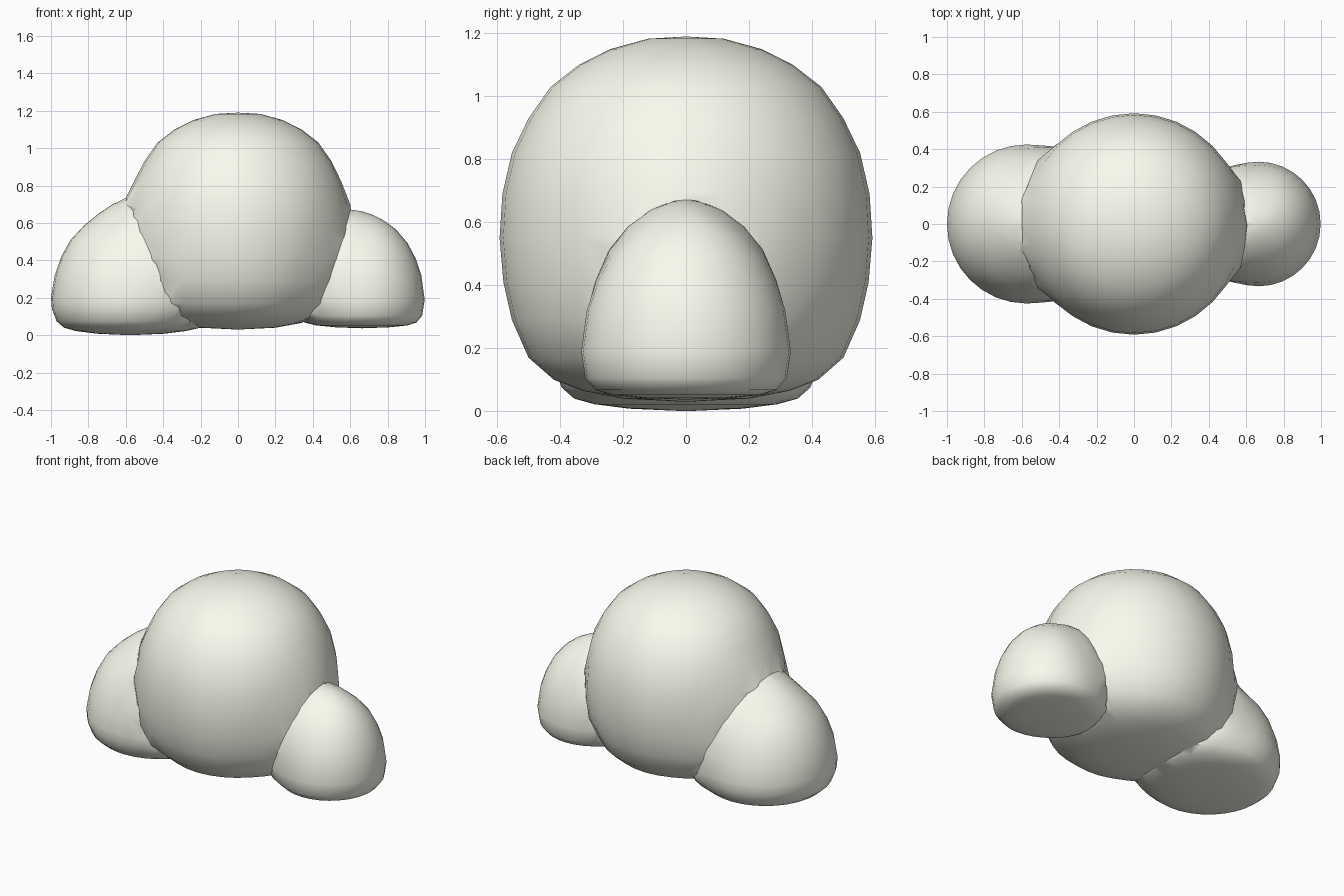
import bpy, bmesh
from math import pi, cos, sin
from mathutils.bvhtree import BVHTree

if "Cube" in bpy.data.objects:
    bpy.data.objects.remove(bpy.data.objects["Cube"])

SEGMENTS = 32
BLEND = .17      # reach of the soft join between puffs

white = bpy.data.materials.new("warm_white")
white.diffuse_color = (.95, .97, .86, 1)
white.use_nodes = True
white.node_tree.nodes["Principled BSDF"].inputs["Base Color"].default_value = white.diffuse_color


def puff(name, x, profile):
    """Lathe a (radius, z) profile around a vertical axis at x."""
    bm = bmesh.new()
    bottom = bm.verts.new((x, 0, profile[0][1]))
    top = bm.verts.new((x, 0, profile[-1][1]))
    rings = []
    for r, z in profile[1:-1]:
        rings.append([bm.verts.new((x + r * cos(2 * pi * i / SEGMENTS),
                                    r * sin(2 * pi * i / SEGMENTS), z))
                      for i in range(SEGMENTS)])
    for i in range(SEGMENTS):
        j = (i + 1) % SEGMENTS
        bm.faces.new((bottom, rings[0][j], rings[0][i]))
        bm.faces.new((top, rings[-1][i], rings[-1][j]))
        for a, b in zip(rings, rings[1:]):
            bm.faces.new((a[i], a[j], b[j], b[i]))
    bmesh.ops.recalc_face_normals(bm, faces=bm.faces)
    mesh = bpy.data.meshes.new(name)
    bm.to_mesh(mesh)
    mesh.materials.append(white)
    tree = BVHTree.FromBMesh(bm)
    bm.free()
    obj = bpy.data.objects.new(name, mesh)
    bpy.context.collection.objects.link(obj)
    return obj, tree


def swell(obj, trees):
    """Push the surface outward close to its neighbours for a soft join."""
    moves = []
    for v in obj.data.vertices:
        d = min(t.find_nearest(v.co)[3] for t in trees)
        push = v.normal * (max(BLEND - d, 0) ** 2 / (4 * BLEND))
        push.z = max(push.z, 0)
        moves.append(push)
    for v, push in zip(obj.data.vertices, moves):
        v.co += push


# Large middle puff
cloud, cloud_tree = puff("cloud", 0, [
    (0, .03), (.2, .04), (.33, .065), (.42, .10), (.5, .17), (.553, .29),
    (.58, .41), (.592, .55), (.583, .69), (.553, .82), (.5, .93),
    (.43, 1.03), (.34, 1.10), (.24, 1.15), (.12, 1.183), (0, 1.19)])

# Medium left puff
left, left_tree = puff("left_puff", -.575, [
    (0, 0), (.18, .008), (.29, .022), (.355, .04), (.395, .075), (.42, .14),
    (.425, .2), (.405, .32), (.37, .42), (.32, .51), (.25, .585),
    (.17, .65), (.09, .69), (0, .705)])

# Small right puff
right, right_tree = puff("right_puff", .665, [
    (0, .037), (.14, .042), (.24, .052), (.29, .068), (.32, .105),
    (.333, .19), (.315, .32), (.285, .41), (.24, .495), (.18, .565),
    (.12, .61), (.06, .64), (0, .65)])

swell(cloud, [left_tree, right_tree])
swell(left, [cloud_tree])
swell(right, [cloud_tree])

# Fuse the puffs into one skin
bpy.context.view_layer.objects.active = cloud
cloud.select_set(True)
for part in (left, right):
    mod = cloud.modifiers.new("fuse", 'BOOLEAN')
    mod.operation = 'UNION'
    mod.solver = 'EXACT'
    mod.object = part
    bpy.ops.object.modifier_apply(modifier=mod.name)
    bpy.data.objects.remove(part)

bpy.ops.object.shade_smooth_by_angle(angle=.6)
